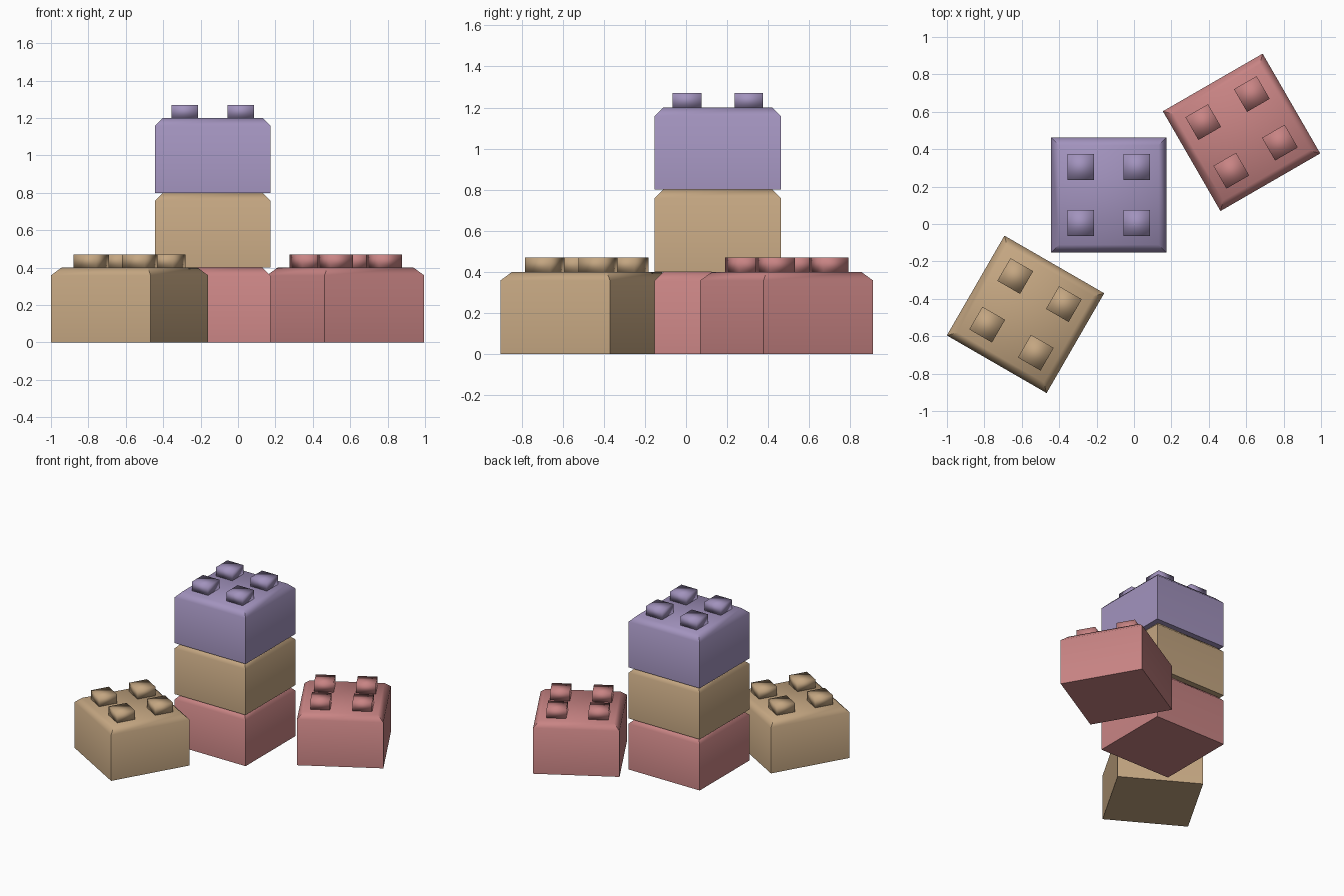
import bpy
import bmesh
from math import radians
from mathutils import Matrix, Vector

if "Cube" in bpy.data.objects:
    bpy.data.objects.remove(bpy.data.objects["Cube"])

SIZE, HEIGHT, CHAMFER = 0.616, 0.4, 0.042
STUD, STUD_HEIGHT, STUD_OFFSET = 0.14, 0.07, 0.15


def make_material(name, color):
    mat = bpy.data.materials.new(name)
    mat.use_nodes = True
    mat.diffuse_color = (*color, 1)
    bsdf = mat.node_tree.nodes["Principled BSDF"]
    bsdf.inputs["Base Color"].default_value = (*color, 1)
    return mat


def add_box(bm, centre, size):
    matrix = Matrix.Translation(centre) @ Matrix.Diagonal((*size, 1))
    bmesh.ops.create_cube(bm, size=1, matrix=matrix)


def add_object(name, bm, mat, matrix):
    mesh = bpy.data.meshes.new(name)
    bm.to_mesh(mesh)
    bm.free()
    mesh.materials.append(mat)
    obj = bpy.data.objects.new(name, mesh)
    obj.matrix_world = matrix
    bpy.context.collection.objects.link(obj)
    bpy.ops.object.select_all(action="DESELECT")
    obj.select_set(True)
    bpy.context.view_layer.objects.active = obj
    return obj


def add_block(name, mat, x, y, level=0, turn=0):
    matrix = Matrix.Translation((x, y, level * HEIGHT)) @ Matrix.Rotation(radians(turn), 4, "Z")

    # Body with a chamfer around its top face only
    bm = bmesh.new()
    add_box(bm, (0, 0, HEIGHT / 2), (SIZE, SIZE, HEIGHT))
    rim = [e for e in bm.edges if all(v.co.z > HEIGHT / 2 for v in e.verts)]
    bmesh.ops.bevel(bm, geom=rim, offset=CHAMFER, segments=1, affect="EDGES")
    add_object(name + "_body", bm, mat, matrix)
    bpy.ops.object.shade_smooth_by_angle(angle=radians(50))

    # Four softly shaded square studs
    bm = bmesh.new()
    for sx in (-1, 1):
        for sy in (-1, 1):
            centre = Vector((sx * STUD_OFFSET, sy * STUD_OFFSET, HEIGHT + STUD_HEIGHT / 2))
            add_box(bm, centre, (STUD, STUD, STUD_HEIGHT))
    add_object(name + "_studs", bm, mat, matrix)
    bpy.ops.object.shade_smooth()


red = make_material("dusty_red", (0.58, 0.23, 0.23))
tan = make_material("warm_tan", (0.55, 0.38, 0.22))
purple = make_material("soft_purple", (0.36, 0.29, 0.51))

# Central stack
for level, (name, mat) in enumerate((("lower_block", red), ("middle_block", tan), ("upper_block", purple))):
    add_block(name, mat, -0.135, 0.155, level)

# Loose blocks on the ground
add_block("loose_red_block", red, 0.575, 0.49, turn=30)
add_block("loose_tan_block", tan, -0.58, -0.483, turn=-30)
